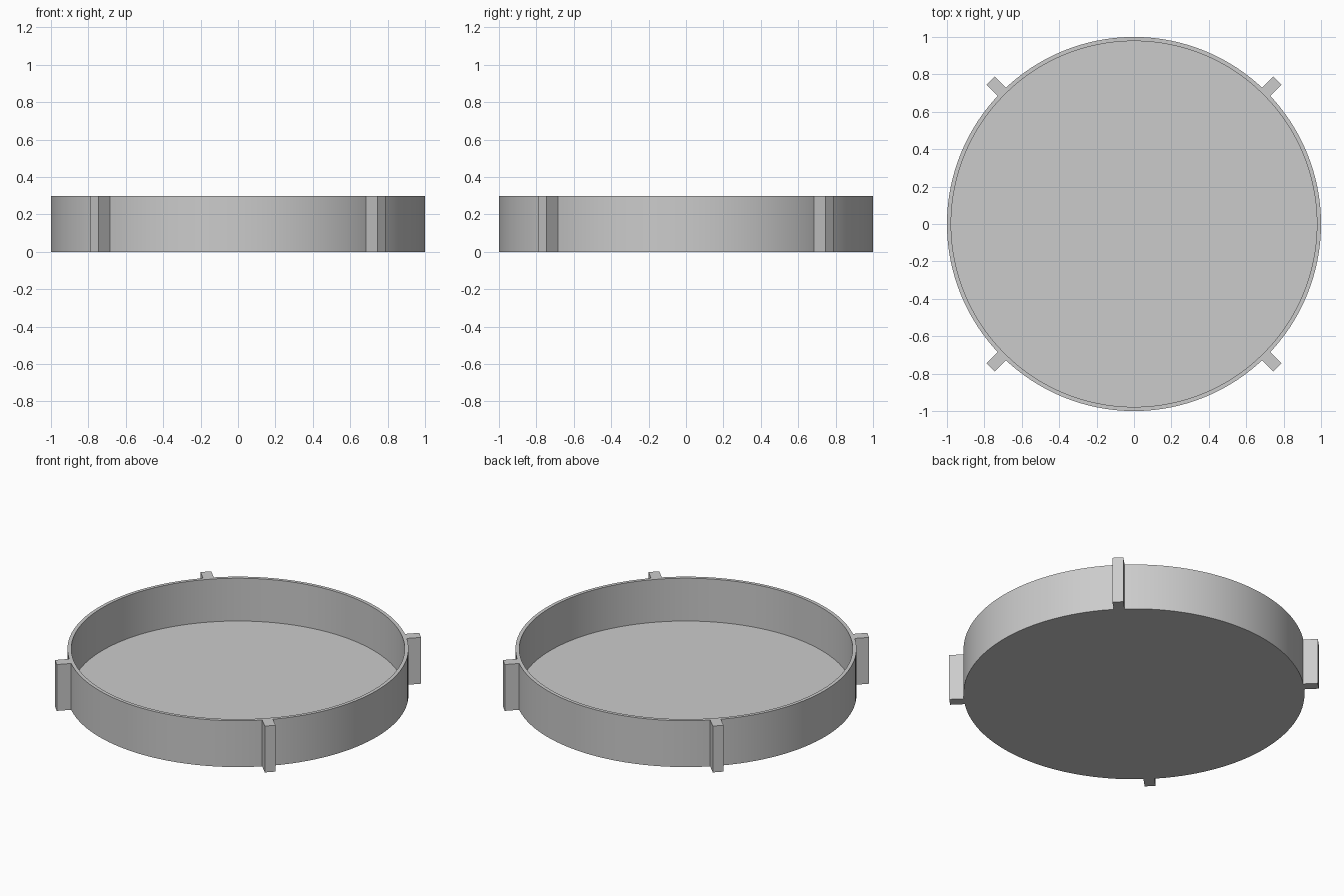
import bpy, bmesh, math
from mathutils import Matrix, Vector

old = bpy.data.objects.get("Cube")
if old:
    bpy.data.objects.remove(old, do_unlink=True)

RADIUS, HEIGHT, WALL, FLOOR = 1.0, 0.30, 0.022, 0.023
LUG_OUT, LUG_WIDTH = 1.085, 0.064
SEGMENTS = 128

grey = bpy.data.materials.new("light grey")
grey.use_nodes = True
grey.diffuse_color = (0.6, 0.6, 0.6, 1)
grey.node_tree.nodes["Principled BSDF"].inputs["Base Color"].default_value = (0.6, 0.6, 0.6, 1)


def add_object(name, bm):
    bmesh.ops.recalc_face_normals(bm, faces=bm.faces)
    mesh = bpy.data.meshes.new(name)
    bm.to_mesh(mesh)
    bm.free()
    mesh.materials.append(grey)
    obj = bpy.data.objects.new(name, mesh)
    bpy.context.collection.objects.link(obj)
    return obj


# Round tray: wall and floor revolved from one profile
bm = bmesh.new()
inner = RADIUS - WALL
profile = [(0, 0), (RADIUS, 0), (RADIUS, HEIGHT), (inner, HEIGHT), (inner, FLOOR), (0, FLOOR)]
verts = [bm.verts.new((r, 0, z)) for r, z in profile]
edges = [bm.edges.new(pair) for pair in zip(verts, verts[1:])]
bmesh.ops.spin(bm, geom=verts + edges, cent=(0, 0, 0), axis=(0, 0, 1),
               angle=math.tau, steps=SEGMENTS, use_merge=True)
bmesh.ops.remove_doubles(bm, verts=bm.verts, dist=1e-5)
tray = add_object("tray", bm)
bpy.ops.object.select_all(action="DESELECT")
tray.select_set(True)
bpy.context.view_layer.objects.active = tray
bpy.ops.object.shade_smooth_by_angle(angle=math.radians(30))

# Four upright lugs on the diagonals, just rooted in the wall
root = RADIUS - 0.005
for i, name in enumerate(("back_left", "back_right", "front_right", "front_left")):
    bm = bmesh.new()
    place = (Matrix.Rotation(math.radians(45 + 90 * i), 4, "Z")
             @ Matrix.Translation(((root + LUG_OUT) / 2, 0, HEIGHT / 2))
             @ Matrix.Diagonal(Vector((LUG_OUT - root, LUG_WIDTH, HEIGHT, 1))))
    bmesh.ops.create_cube(bm, size=1, matrix=place)
    add_object(name + "_lug", bm)
